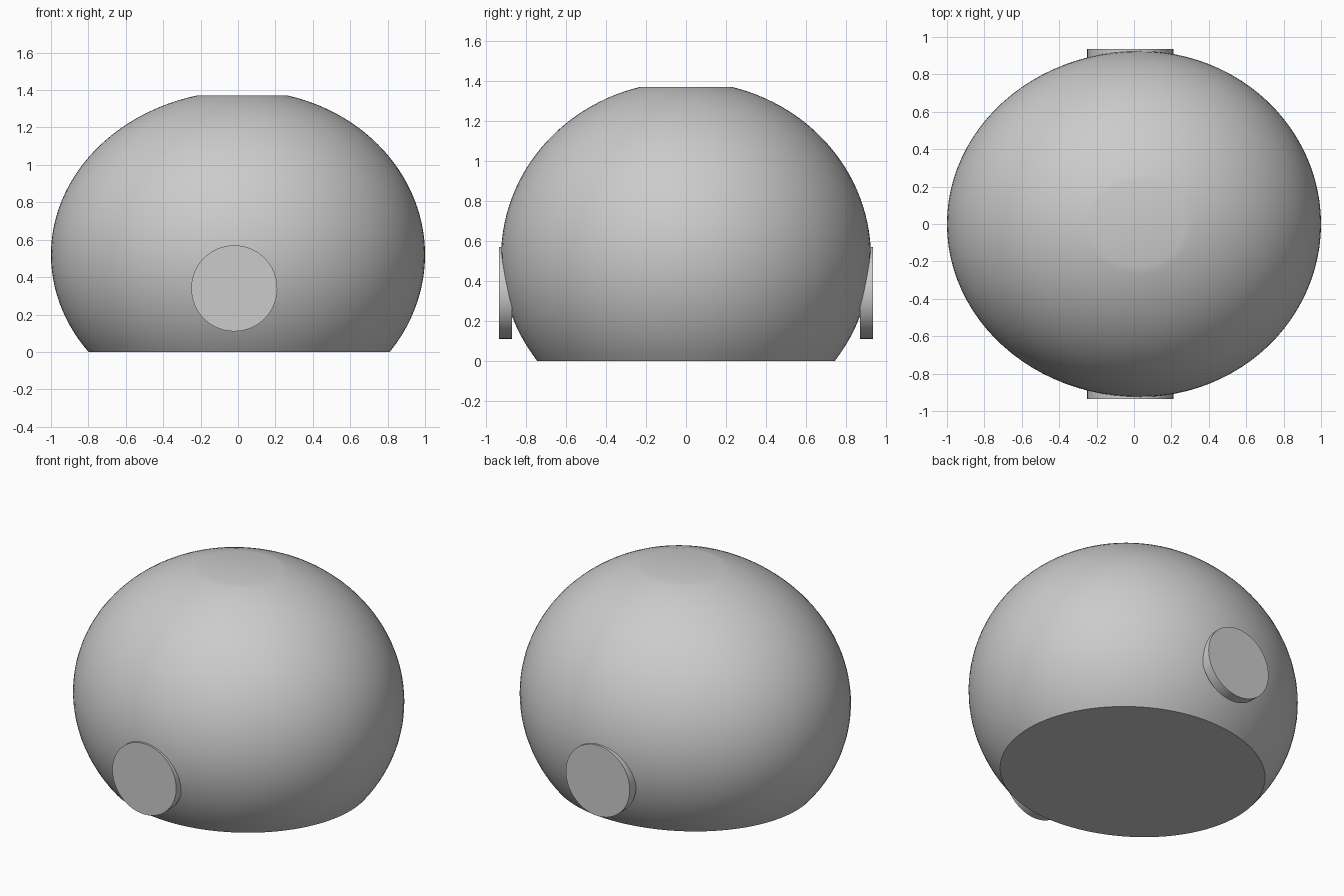
import bpy, bmesh, math
from mathutils import Matrix, Vector

cube = bpy.data.objects.get("Cube")
if cube:
    bpy.data.objects.remove(cube, do_unlink=True)

grey = bpy.data.materials.new("plain grey")
grey.use_nodes = True
colour = (0.6, 0.6, 0.6, 1)
grey.diffuse_color = colour
grey.node_tree.nodes["Principled BSDF"].inputs["Base Color"].default_value = colour


def finish(bm, name):
    """Turn the bmesh into a smooth object that keeps its sharp rims."""
    bmesh.ops.recalc_face_normals(bm, faces=bm.faces)
    mesh = bpy.data.meshes.new(name)
    bm.to_mesh(mesh)
    bm.free()
    mesh.materials.append(grey)
    obj = bpy.data.objects.new(name, mesh)
    bpy.context.collection.objects.link(obj)
    bpy.ops.object.select_all(action='DESELECT')
    obj.select_set(True)
    bpy.context.view_layer.objects.active = obj
    bpy.ops.object.shade_smooth_by_angle(angle=math.radians(30))
    return obj


# Rounded body: a squashed ball, slightly fuller towards its left
height, middle, lean = 1.37, 0.52, 0.03
bm = bmesh.new()
bmesh.ops.create_uvsphere(bm, u_segments=96, v_segments=64, radius=1)
for v in bm.verts:
    stretch = 1 + lean if v.co.x < 0 else 1 - lean
    v.co = Vector((v.co.x * stretch + lean, v.co.y * 0.925, v.co.z * 0.877 + middle))

# Slice off the top and the base, and close both cuts
for z, direction in ((height, 1), (0, -1)):
    cut = bmesh.ops.bisect_plane(
        bm, geom=bm.verts[:] + bm.edges[:] + bm.faces[:],
        plane_co=(0, 0, z), plane_no=(0, 0, direction), clear_outer=True)
    rim = [e for e in cut["geom_cut"] if isinstance(e, bmesh.types.BMEdge)]
    cap = bmesh.ops.contextual_create(bm, geom=rim)["faces"]
    if direction > 0:
        bmesh.ops.poke(bm, faces=cap)
finish(bm, "body")

# Round discs set into the front and back
for name, side in (("front_disc", -1), ("back_disc", 1)):
    bm = bmesh.new()
    place = Matrix.Translation((-0.02, side * 0.9025, 0.34)) @ Matrix.Rotation(math.pi / 2, 4, 'X')
    bmesh.ops.create_cone(bm, cap_ends=True, segments=64, radius1=0.23, radius2=0.23,
                          depth=0.065, matrix=place)
    finish(bm, name)
